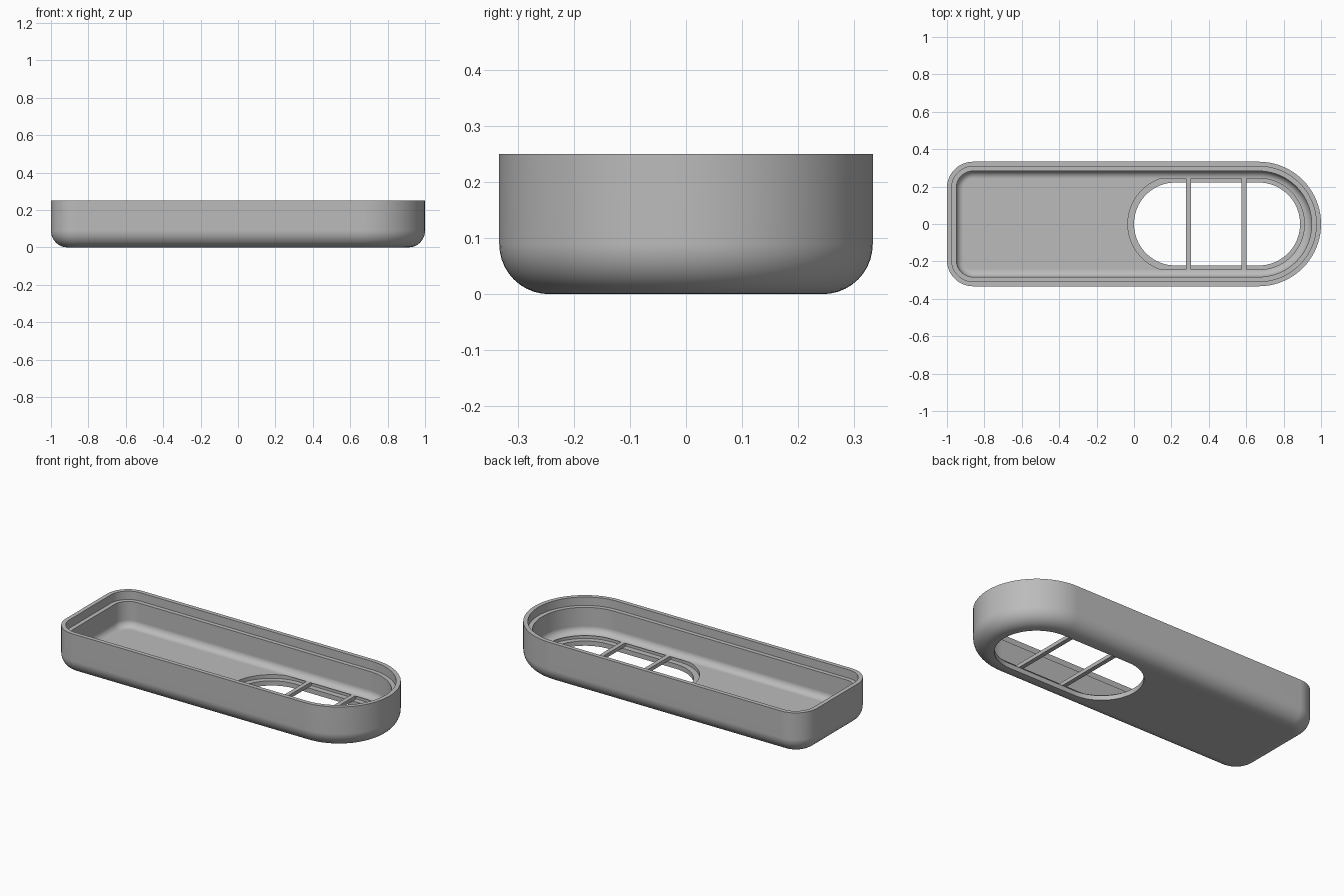
import bpy
import bmesh
from math import sin, cos, pi

old = bpy.data.objects.get("Cube")
if old:
    bpy.data.objects.remove(old, do_unlink=True)

# Single plain grey
grey = bpy.data.materials.new("plain_grey")
grey.use_nodes = True
colour = (0.5, 0.5, 0.5, 1)
grey.diffuse_color = colour
grey.node_tree.nodes["Principled BSDF"].inputs["Base Color"].default_value = colour

HALF_W = 0.333      # half width of the tray
HEIGHT = 0.25
WALL = 0.05         # wall and floor thickness
FILLET = 0.089      # outer bottom rounding
HOLE_R = 0.222
POCKET_R = 0.255
SHELF_Z = 0.028     # ledge around the opening
ARC = 20
STEPS = 10


def outline(x0, x1, half, r_left, r_right, z):
    """Rounded rectangle with separate end radii, counter-clockwise."""
    pts = []
    corners = ((x1, 1, 1, r_right), (x0, -1, 1, r_left),
               (x0, -1, -1, r_left), (x1, 1, -1, r_right))
    for i, (x, sx, sy, r) in enumerate(corners):
        cx, cy = x - sx * r, sy * (half - r)
        for k in range(ARC + 1):
            a = (i + k / ARC) * pi / 2
            pts.append((cx + r * cos(a), cy + r * sin(a), z))
    return pts


def tray_ring(inset, z):
    return outline(-1 + inset, 1 - inset, HALF_W - inset,
                   0.14 - inset, HALF_W - inset, z)


def slot_ring(r, z):
    return outline(HOLE_R - r, 2 * HALF_W + r, r, r, r, z)


def finish(bm, name):
    bmesh.ops.remove_doubles(bm, verts=bm.verts, dist=0.0001)
    bmesh.ops.recalc_face_normals(bm, faces=bm.faces)
    mesh = bpy.data.meshes.new(name)
    bm.to_mesh(mesh)
    bm.free()
    mesh.materials.append(grey)
    obj = bpy.data.objects.new(name, mesh)
    bpy.context.collection.objects.link(obj)
    return obj


# Tray: one closed section, from outer bottom over the rim and down to the opening
rings = []
for k in range(STEPS + 1):
    a = k / STEPS * pi / 2
    rings.append(tray_ring(FILLET * (1 - sin(a)), FILLET * (1 - cos(a))))
rings += [tray_ring(0, HEIGHT), tray_ring(WALL / 2, HEIGHT),
          tray_ring(WALL / 2, HEIGHT - WALL), tray_ring(WALL, HEIGHT - WALL)]
inner = FILLET - WALL
for k in range(STEPS + 1):
    a = k / STEPS * pi / 2
    rings.append(tray_ring(FILLET - inner * cos(a), FILLET - inner * sin(a)))
rings += [slot_ring(POCKET_R, WALL), slot_ring(POCKET_R, SHELF_Z),
          slot_ring(HOLE_R, SHELF_Z), slot_ring(HOLE_R, 0)]

bm = bmesh.new()
loops = [[bm.verts.new(p) for p in ring] for ring in rings]
n = len(loops[0])
for i, lower in enumerate(loops):
    upper = loops[(i + 1) % len(loops)]
    for j in range(n):
        m = (j + 1) % n
        bm.faces.new((lower[j], lower[m], upper[m], upper[j]))
tray = finish(bm, "tray_shell")
bpy.ops.object.select_all(action='DESELECT')
tray.select_set(True)
bpy.context.view_layer.objects.active = tray
bpy.ops.object.shade_smooth_by_angle(angle=pi / 6)
weighted = tray.modifiers.new("weighted_normals", 'WEIGHTED_NORMAL')
weighted.keep_sharp = True

# Two crossbars over the opening
for name, x in (("inner_crossbar", 0.292), ("outer_crossbar", 0.588)):
    bm = bmesh.new()
    bmesh.ops.create_cube(bm, size=1)
    bmesh.ops.scale(bm, verts=bm.verts, vec=(0.026, 2 * POCKET_R, WALL - SHELF_Z))
    bmesh.ops.translate(bm, verts=bm.verts, vec=(x, 0, (WALL + SHELF_Z) / 2))
    finish(bm, name)
